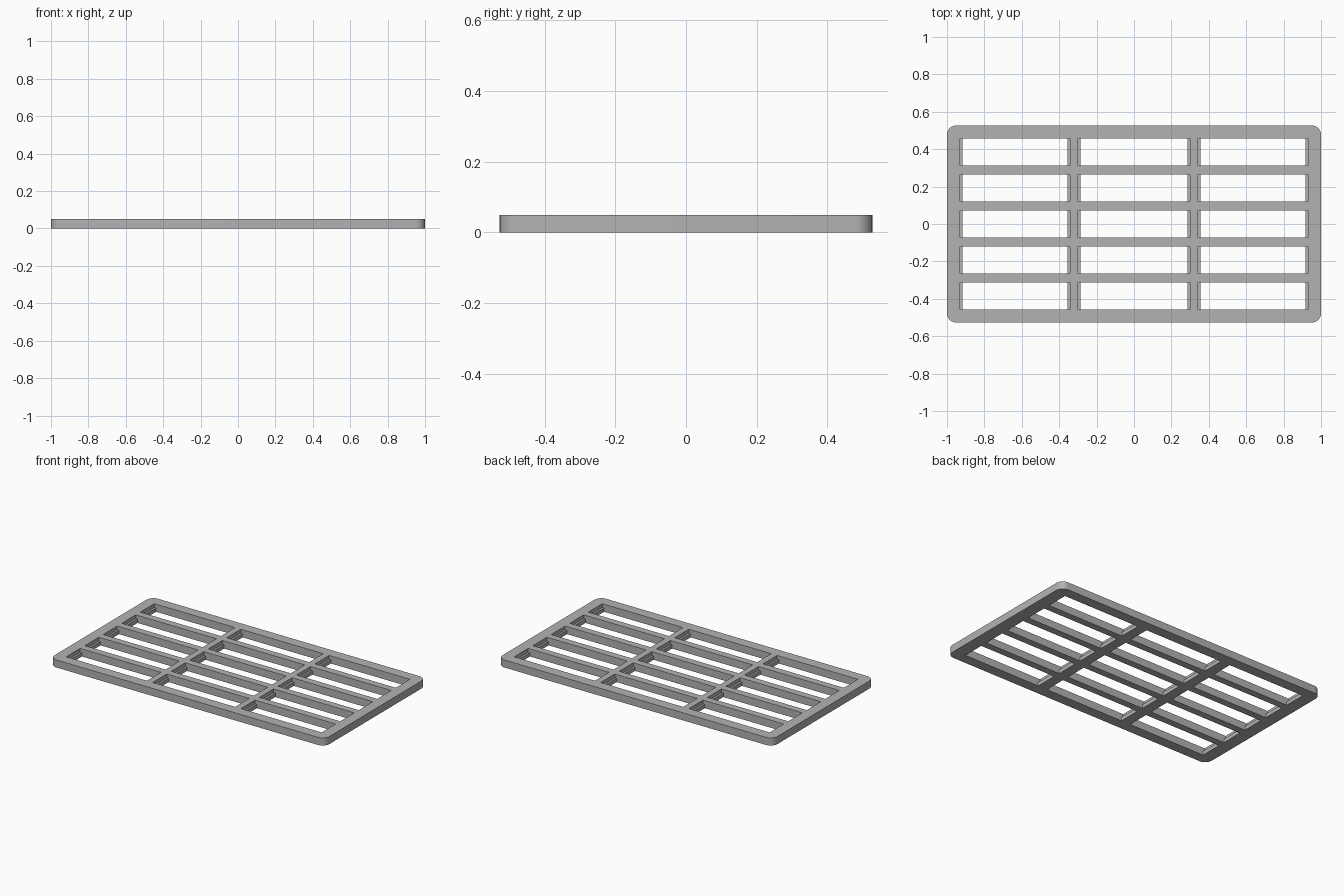
import bpy, bmesh, math

if "Cube" in bpy.data.objects:
    bpy.data.objects.remove(bpy.data.objects["Cube"])

HEIGHT, HALF_X, HALF_Y, RADIUS, STEP = 0.05, 1.0, 0.527, 0.05, 0.025

grey = bpy.data.materials.new("grey")
grey.diffuse_color = (0.45, 0.45, 0.45, 1)
grey.use_nodes = True
grey.node_tree.nodes["Principled BSDF"].inputs["Base Color"].default_value = grey.diffuse_color


def add_prism(bm, points, offset):
    """Extrude a closed outline along an offset vector."""
    face = bm.faces.new([bm.verts.new(p) for p in points])
    new = bmesh.ops.extrude_face_region(bm, geom=[face])["geom"]
    bmesh.ops.translate(bm, vec=offset, verts=[v for v in new if isinstance(v, bmesh.types.BMVert)])


def make_object(name, bm):
    bmesh.ops.recalc_face_normals(bm, faces=bm.faces)
    mesh = bpy.data.meshes.new(name)
    bm.to_mesh(mesh)
    bm.free()
    mesh.materials.append(grey)
    obj = bpy.data.objects.new(name, mesh)
    bpy.context.collection.objects.link(obj)
    return obj


# Slab with rounded corners
outline = []
for i, (sx, sy) in enumerate([(1, 1), (-1, 1), (-1, -1), (1, -1)]):
    for k in range(9):
        a = math.radians(90 * i + 90 * k / 8)
        outline.append((sx * (HALF_X - RADIUS) + RADIUS * math.cos(a),
                        sy * (HALF_Y - RADIUS) + RADIUS * math.sin(a), 0))
bm = bmesh.new()
add_prism(bm, outline, (0, 0, HEIGHT))
grate = make_object("grate", bm)

# Openings, each narrowing to a small ledge at both ends
bm = bmesh.new()
for x0, x1 in [(-0.93, -0.342), (-0.3, 0.3), (0.342, 0.93)]:
    a, b = x0 + 0.013, x1 - 0.013
    for row in range(-2, 3):
        y = row * 0.1925 - 0.073
        section = [(a, y, -0.02), (b, y, -0.02), (b, y, STEP), (x1, y, STEP),
                   (x1, y, 0.08), (x0, y, 0.08), (x0, y, STEP), (a, y, STEP)]
        add_prism(bm, section, (0, 0.146, 0))
cutter = make_object("opening_cutter", bm)
cutter.hide_render = True

# Cut the openings and drop the helper
cut = grate.modifiers.new("openings", "BOOLEAN")
cut.operation, cut.solver, cut.object = "DIFFERENCE", "EXACT", cutter
bpy.context.view_layer.objects.active = grate
grate.select_set(True)
bpy.ops.object.modifier_apply(modifier=cut.name)
bpy.data.objects.remove(cutter)
bpy.ops.object.shade_smooth_by_angle(angle=math.radians(30))
